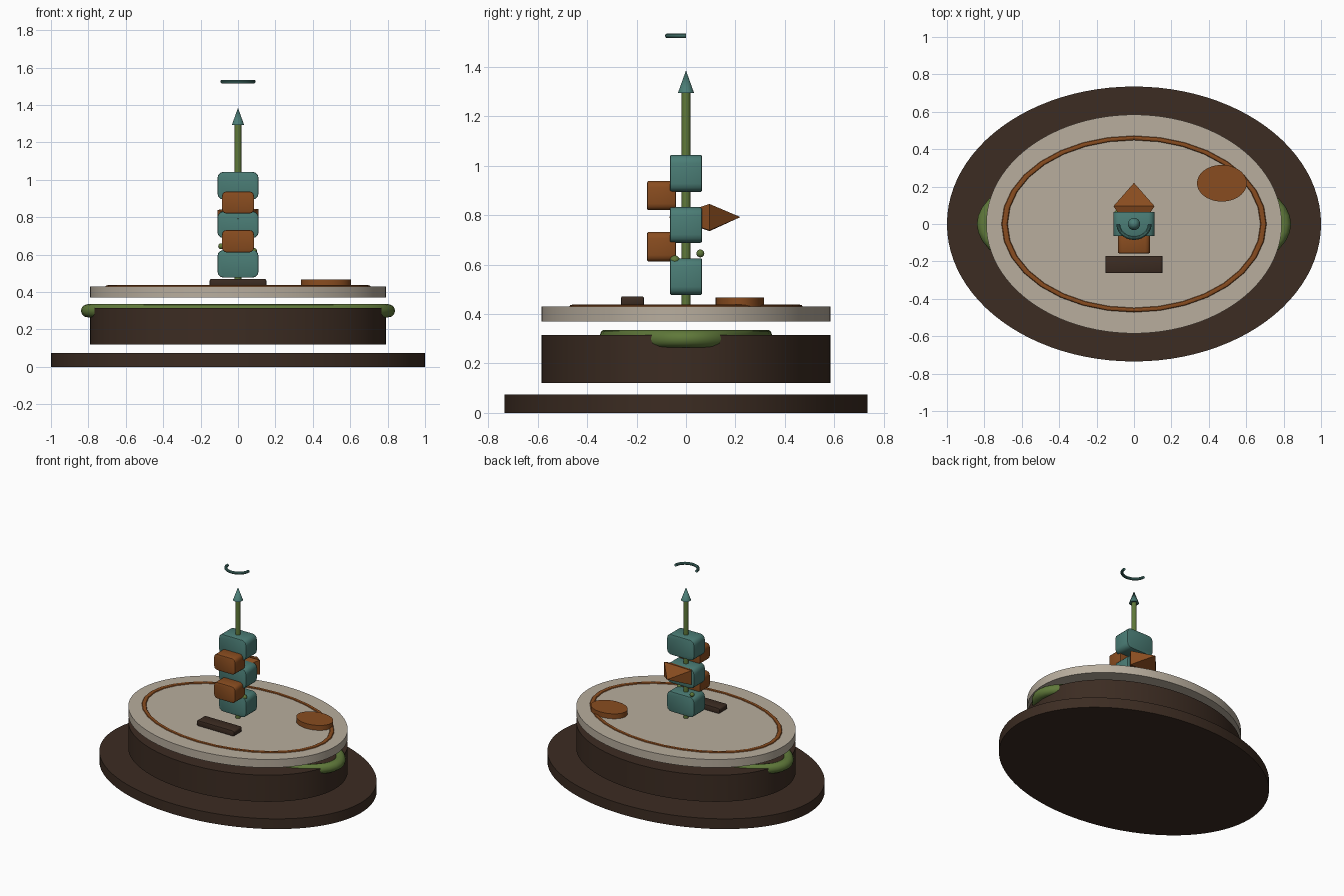
import bpy, bmesh, math
from mathutils import Matrix

if "Cube" in bpy.data.objects:
    bpy.data.objects.remove(bpy.data.objects["Cube"])


def material(name, color):
    m = bpy.data.materials.new(name)
    m.diffuse_color = (*color, 1)
    m.use_nodes = True
    m.node_tree.nodes["Principled BSDF"].inputs["Base Color"].default_value = m.diffuse_color
    return m


DARK = material("dark_brown", (0.045, 0.025, 0.016))
STONE = material("pale_stone", (0.48, 0.42, 0.34))
TEAL = material("teal", (0.07, 0.205, 0.18))
RUST = material("rust_brown", (0.25, 0.073, 0.014))
GREEN = material("moss_green", (0.115, 0.19, 0.042))


def finish(name, bm, mat, smooth=True):
    bmesh.ops.recalc_face_normals(bm, faces=bm.faces)
    me = bpy.data.meshes.new(name)
    bm.to_mesh(me)
    bm.free()
    me.materials.append(mat)
    ob = bpy.data.objects.new(name, me)
    bpy.context.collection.objects.link(ob)
    if smooth:
        bpy.ops.object.select_all(action='DESELECT')
        ob.select_set(True)
        bpy.context.view_layer.objects.active = ob
        bpy.ops.object.shade_smooth_by_angle(angle=math.radians(35))
    return ob


def disc(name, mat, rx, ry, z0, z1, x=0, y=0, top=1.0, n=96):
    """Elliptical cylinder or cone between two heights."""
    bm = bmesh.new()
    m = Matrix.Translation((x, y, (z0 + z1) / 2)) @ Matrix.Diagonal((rx, ry, z1 - z0, 1))
    bmesh.ops.create_cone(bm, cap_ends=True, segments=n, radius1=1, radius2=top, depth=1, matrix=m)
    return finish(name, bm, mat)


def hoop(name, mat, rx, ry, z, tx, ty, tz, n=48, k=12, arc=(0, 2 * math.pi)):
    """Elliptical hoop, or an open capped arc of one."""
    bm = bmesh.new()
    closed = arc[1] - arc[0] > 6.28
    rings = []
    for i in range(n if closed else n + 1):
        a = arc[0] + (arc[1] - arc[0]) * i / n
        rings.append([bm.verts.new((math.cos(a) * (rx + tx * math.cos(b)),
                                    math.sin(a) * (ry + ty * math.cos(b)),
                                    z + tz * math.sin(b)))
                      for b in (2 * math.pi * j / k for j in range(k))])
    for i in range(n):
        r, s = rings[i], rings[(i + 1) % len(rings)]
        for j in range(k):
            bm.faces.new((r[j], r[(j + 1) % k], s[(j + 1) % k], s[j]))
    if not closed:
        bm.faces.new(rings[0])
        bm.faces.new(rings[-1])
    return finish(name, bm, mat)


def block(name, mat, x, y0, y1, z0, z1, r, edge=0.006):
    """Box with wide rounding seen from the front and a fine edge bevel."""
    bm = bmesh.new()
    m = Matrix.Translation((0, (y0 + y1) / 2, (z0 + z1) / 2)) @ Matrix.Diagonal((2 * x, y1 - y0, z1 - z0, 1))
    bmesh.ops.create_cube(bm, size=1, matrix=m)
    long_edges = [e for e in bm.edges if abs(e.verts[0].co.y - e.verts[1].co.y) > 0.01]
    bmesh.ops.bevel(bm, geom=long_edges, offset=r, segments=3, profile=0.5, affect='EDGES')
    rim = [e for e in bm.edges if abs(e.verts[0].co.y - e.verts[1].co.y) < 1e-5]
    bmesh.ops.bevel(bm, geom=rim, offset=edge, segments=2, profile=0.5, affect='EDGES')
    return finish(name, bm, mat)


def bead(name, mat, loc, r):
    bm = bmesh.new()
    bmesh.ops.create_uvsphere(bm, u_segments=16, v_segments=10, radius=r, matrix=Matrix.Translation(loc))
    return finish(name, bm, mat)


# Stacked oval base
disc("base_plinth", DARK, 1.0, 0.735, 0, 0.075)
disc("drum", DARK, 0.79, 0.585, 0.12, 0.315)
disc("top_plate", STONE, 0.79, 0.585, 0.37, 0.43)
hoop("moss_hoop", GREEN, 0.80, 0.333, 0.30, 0.04, 0.017, 0.036)
hoop("plate_ring", RUST, 0.692, 0.46, 0.428, 0.018, 0.013, 0.01, n=32, k=8)
disc("side_disc", RUST, 0.133, 0.098, 0.43, 0.466, x=0.47, y=0.218, n=48)
block("front_plaque", DARK, 0.152, -0.263, -0.17, 0.43, 0.471, 0.012)

# Pole, tip and floating crescent
disc("pole", GREEN, 0.018, 0.018, 0.43, 1.30, n=24)
disc("pole_tip", TEAL, 0.033, 0.033, 1.293, 1.385, top=0.0, n=16)
hoop("crescent", TEAL, 0.084, 0.075, 1.525, 0.01, 0.01, 0.01, n=20, k=10, arc=(math.pi, 2 * math.pi))

# Stacked blocks with snouts
for i, (z0, z1) in enumerate([(0.477, 0.625), (0.688, 0.832), (0.894, 1.043)]):
    block(f"stack_block_{i + 1}", TEAL, 0.11, -0.065, 0.065, z0, z1, 0.033)
for i, (z0, z1) in enumerate([(0.612, 0.732), (0.82, 0.938)]):
    block(f"snout_{i + 1}", RUST, 0.086, -0.157, -0.04, z0, z1, 0.026)

# Pointed tail running through the middle block
bm = bmesh.new()
corners = [bm.verts.new((x, 0.095, z)) for x, z in
           [(0.11, 0.845), (-0.11, 0.84), (-0.11, 0.735), (0.11, 0.738)]]
for tip_y in (-0.07, 0.22):
    tip = bm.verts.new((0, tip_y, 0.792))
    for j in range(4):
        bm.faces.new((corners[j], corners[(j + 1) % 4], tip))
finish("tail", bm, RUST, smooth=False)

# Small side beads
bead("bead_right", GREEN, (0.082, -0.045, 0.617), 0.02)
bead("bead_left", GREEN, (-0.09, 0.058, 0.645), 0.016)
